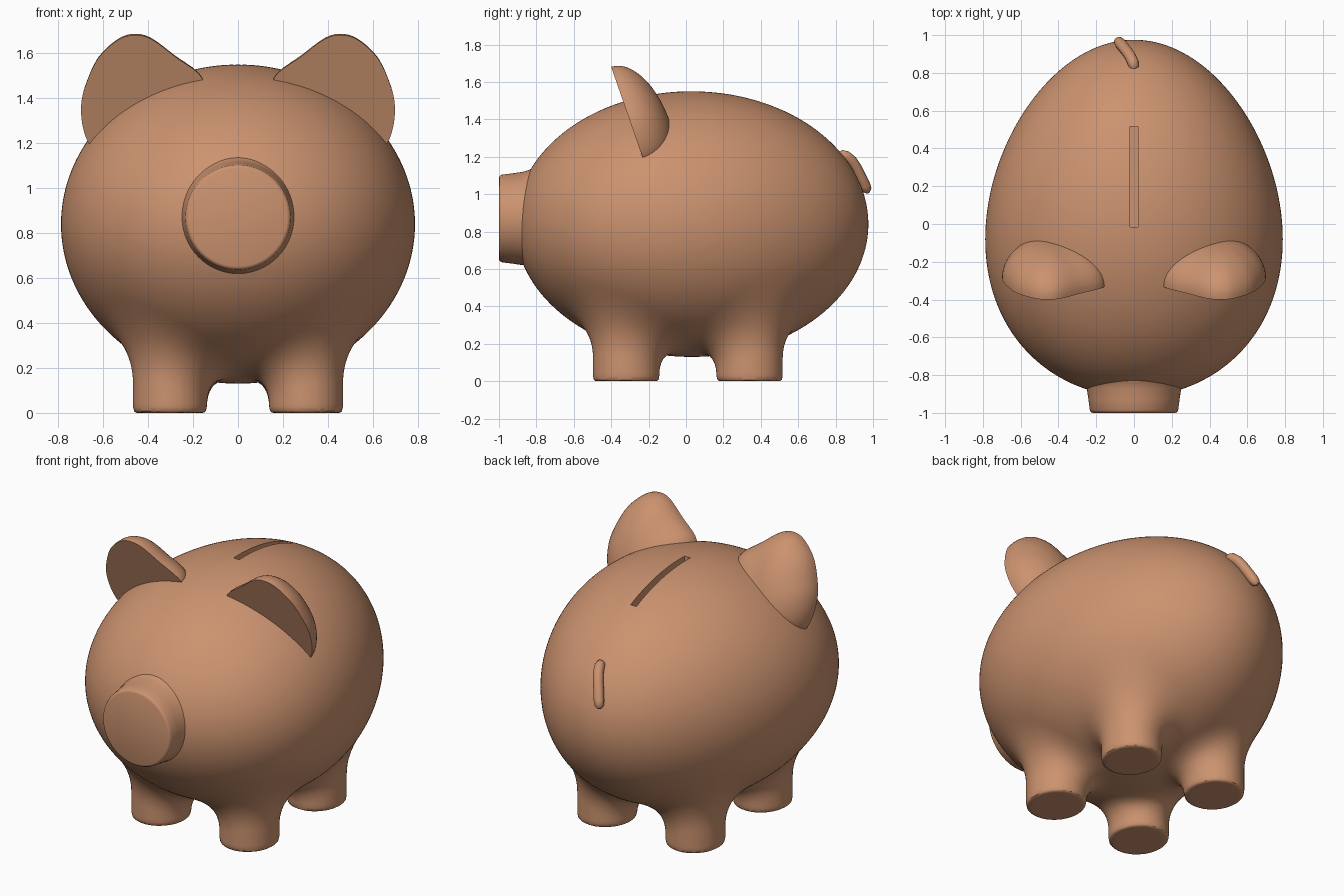
import bpy, bmesh, math
from mathutils import Vector

if "Cube" in bpy.data.objects:
    bpy.data.objects.remove(bpy.data.objects["Cube"])

clay = bpy.data.materials.new("clay")
clay.diffuse_color = (0.6, 0.29, 0.16, 1)
clay.use_nodes = True
clay.node_tree.nodes["Principled BSDF"].inputs["Base Color"].default_value = clay.diffuse_color


def make(name, bm):
    bmesh.ops.recalc_face_normals(bm, faces=bm.faces)
    me = bpy.data.meshes.new(name)
    bm.to_mesh(me)
    bm.free()
    ob = bpy.data.objects.new(name, me)
    bpy.context.collection.objects.link(ob)
    return ob


def finish(ob, angle=40):
    bpy.ops.object.select_all(action='DESELECT')
    ob.select_set(True)
    bpy.context.view_layer.objects.active = ob
    ob.data.materials.clear()
    ob.data.materials.append(clay)
    bpy.ops.object.shade_smooth_by_angle(angle=math.radians(angle))


def bake(ob):
    """Replace the mesh by its modified version."""
    me = bpy.data.meshes.new_from_object(ob.evaluated_get(bpy.context.evaluated_depsgraph_get()))
    ob.modifiers.clear()
    ob.data = me


# Body egg and legs, described as distance fields so the legs blend in softly
CY, CZ, RX, RY, RZ = 0.03, 0.84, 0.782, 0.945, 0.71
LEG_X, LEG_YS, LEG_RX, LEG_RY = 0.303, (-0.32, 0.34), 0.164, 0.177
BLEND = 0.16


def taper(t):
    return 1 - 0.12 * max(-1, min(1, t))


def field(x, y, z):
    t = (y - CY) / RY
    w = RX * taper(t)
    qx, qz = x / w, (z - CZ) / RZ
    k0 = math.sqrt(qx * qx + t * t + qz * qz)
    k1 = math.sqrt((qx / w) ** 2 + (t / RY) ** 2 + (qz / RZ) ** 2)
    body = k0 * (k0 - 1) / max(k1, 1e-6)
    ly = LEG_YS[0] if y < 0.01 else LEG_YS[1]
    r = 0.02
    dr = (math.hypot((abs(x) - LEG_X) / LEG_RX, (y - ly) / LEG_RY) - 1) * 0.17 + r
    dz = abs(z - 0.3) - 0.3 + r
    leg = min(max(dr, dz), 0) + math.hypot(max(dr, 0), max(dz, 0)) - r
    h = max(BLEND - abs(body - leg), 0) / BLEND
    return min(body, leg) - h * h * BLEND / 4


bm = bmesh.new()
bmesh.ops.create_uvsphere(bm, u_segments=64, v_segments=32, radius=1)
for v in bm.verts:
    x, y, z = v.co
    v.co = (x * RX * taper(y), CY + y * RY, CZ + z * RZ)
for sx in (-1, 1):
    for ly in LEG_YS:
        leg = bmesh.ops.create_cone(bm, cap_ends=True, segments=40, radius1=1, radius2=1, depth=0.6)
        for v in leg['verts']:
            v.co = (sx * LEG_X + v.co.x * LEG_RX, ly + v.co.y * LEG_RY, v.co.z + 0.3)
body = make("body", bm)
mod = body.modifiers.new("remesh", 'REMESH')
mod.mode = 'VOXEL'
mod.voxel_size = 0.018
bake(body)

# Pull the merged skin onto the blended surface
e = 0.002
for v in body.data.vertices:
    p = v.co.copy()
    for _ in range(3):
        f = field(*p)
        if abs(f) < 1e-4:
            break
        g = Vector((field(p.x + e, p.y, p.z) - f, field(p.x, p.y + e, p.z) - f,
                    field(p.x, p.y, p.z + e) - f)) / e
        p -= g * max(-0.05, min(0.05, f)) / max(g.length_squared, 0.2)
    v.co = p

# Coin slot
bm = bmesh.new()
bmesh.ops.create_cube(bm, size=1)
for v in bm.verts:
    v.co = (v.co.x * 0.04, 0.25 + v.co.y * 0.53, 1.55 + v.co.z * 0.3)
cutter = make("slot_cutter", bm)
cutter.hide_render = True
mod = body.modifiers.new("slot", 'BOOLEAN')
mod.operation = 'DIFFERENCE'
mod.solver = 'EXACT'
mod.object = cutter
bake(body)
bpy.data.objects.remove(cutter)
finish(body)

# Snout: turned profile (radius, y)
profile = [(0.218, -1.0), (0.228, -0.996), (0.234, -0.985), (0.241, -0.93), (0.25, -0.87),
           (0.259, -0.84), (0.275, -0.815), (0.27, -0.75)]
bm = bmesh.new()
N = 64
rings = [[bm.verts.new((r * math.cos(2 * math.pi * i / N), y, 0.87 + r * math.sin(2 * math.pi * i / N)))
          for i in range(N)] for r, y in profile]
for a, b in zip(rings, rings[1:]):
    for i in range(N):
        bm.faces.new((a[i], a[(i + 1) % N], b[(i + 1) % N], b[i]))
bm.faces.new(rings[0])
bm.faces.new(rings[-1])
finish(make("snout", bm))

# Ears: flat tilted front outline (x, z) with a domed back
outline = [(0.16, 1.49), (0.28, 1.585), (0.39, 1.665), (0.47, 1.68), (0.54, 1.655), (0.62, 1.58),
           (0.67, 1.48), (0.697, 1.38), (0.69, 1.27), (0.65, 1.18), (0.56, 1.12), (0.42, 1.14),
           (0.28, 1.24), (0.17, 1.38)]


def smooth_loop(pts, steps=5):
    pts = [Vector(p) for p in pts]
    n, out = len(pts), []
    for i in range(n):
        a, b, c, d = (pts[(i + j - 1) % n] for j in range(4))
        for s in range(steps):
            t = s / steps
            out.append(0.5 * (2 * b + (c - a) * t + (2 * a - 5 * b + 4 * c - d) * t * t
                              + (3 * b - a - 3 * c + d) * t ** 3))
    return out


def ear(name, side):
    bm = bmesh.new()
    loop, c = smooth_loop(outline), Vector((0.45, 1.33))
    back, depth, steps = Vector((0, 0.945, 0.328)), 0.2, 14

    def place(q, d):
        p = Vector((q.x, -0.23 - (q.y - 1.19) * 0.347, q.y)) + back * d
        return bm.verts.new((side * p.x, p.y, p.z))

    rings = []
    for k in range(steps):
        a = k / steps * math.pi / 2
        rings.append([place(c + (q - c) * math.cos(a), depth * math.sin(a)) for q in loop])
    n, top = len(loop), place(c, depth)
    for a, b in zip(rings, rings[1:]):
        for i in range(n):
            bm.faces.new((a[i], a[(i + 1) % n], b[(i + 1) % n], b[i]))
    for i in range(n):
        bm.faces.new((rings[-1][i], rings[-1][(i + 1) % n], top))
    bm.faces.new(rings[0])
    finish(make(name, bm))


ear("ear_right", 1)
ear("ear_left", -1)

# Tail: short tapered-end tube
path = [(0, 0.815, 1.215, 0.3), (0, 0.83, 1.212, 0.85), (-0.005, 0.855, 1.203, 1), (-0.018, 0.885, 1.178, 1),
        (-0.035, 0.91, 1.14, 1), (-0.055, 0.935, 1.09, 1), (-0.073, 0.957, 1.045, 1),
        (-0.082, 0.968, 1.022, 0.85), (-0.087, 0.975, 1.008, 0.3)]
cu = bpy.data.curves.new("tail", 'CURVE')
cu.dimensions = '3D'
cu.bevel_depth = 0.03
cu.bevel_resolution = 5
cu.use_fill_caps = True
sp = cu.splines.new('POLY')
sp.points.add(len(path) - 1)
for pt, (x, y, z, r) in zip(sp.points, path):
    pt.co, pt.radius = (x, y, z, 1), r
tube = bpy.data.objects.new("tail_curve", cu)
bpy.context.collection.objects.link(tube)
me = bpy.data.meshes.new_from_object(tube.evaluated_get(bpy.context.evaluated_depsgraph_get()))
bpy.data.objects.remove(tube)
tail = bpy.data.objects.new("tail", me)
bpy.context.collection.objects.link(tail)
finish(tail, 70)
